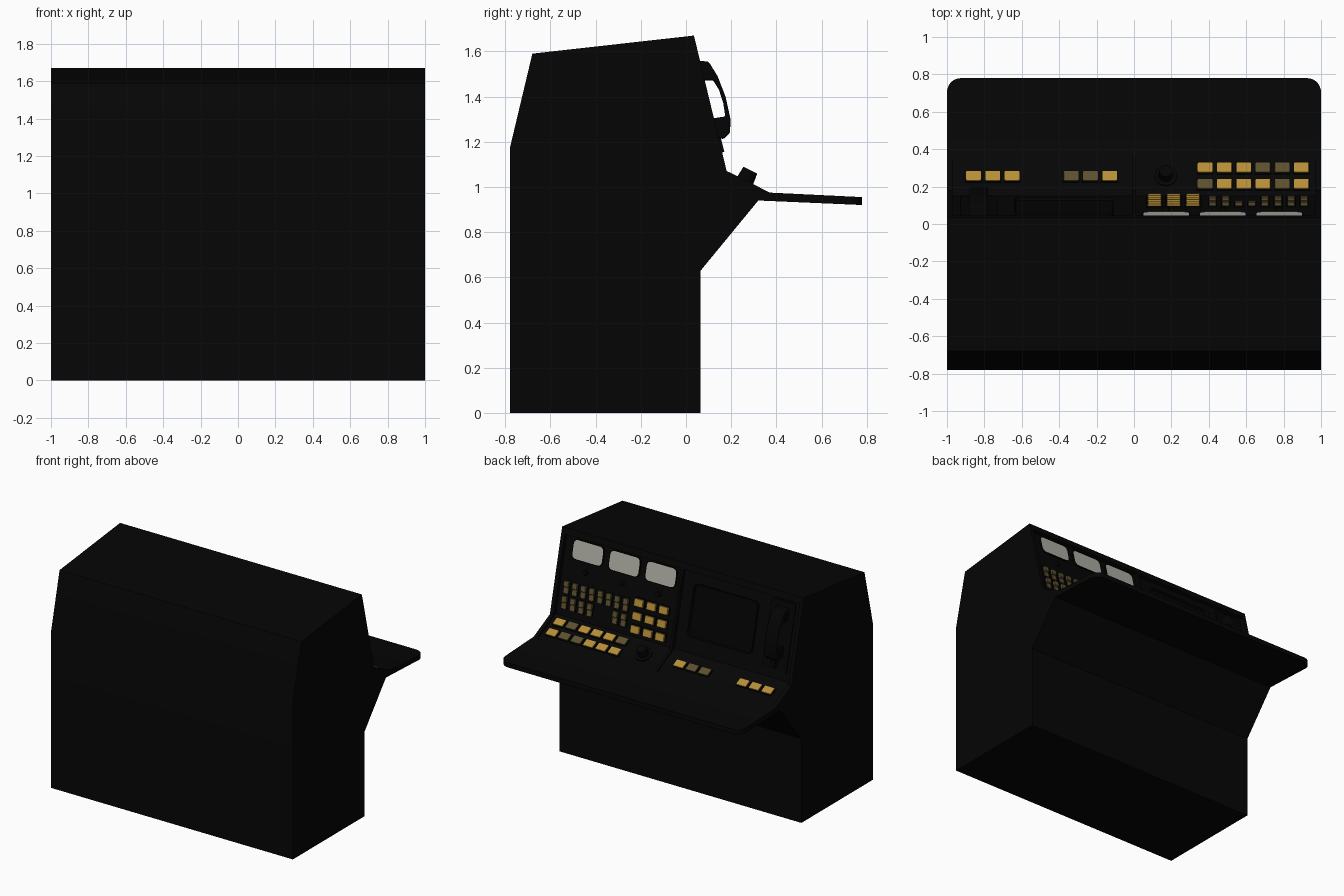
import bpy, bmesh, math
from mathutils import Matrix, Vector

cube = bpy.data.objects.get("Cube")
if cube:
    bpy.data.objects.remove(cube)


def material(name, r, g, b):
    m = bpy.data.materials.new(name)
    m.use_nodes = True
    m.diffuse_color = (r, g, b, 1)
    m.node_tree.nodes["Principled BSDF"].inputs["Base Color"].default_value = (r, g, b, 1)
    return m


BLACK = material("console black", .0016, .0016, .0016)
TRIM = material("trim black", .0012, .0012, .0012)
GLOSS = material("screen black", .0009, .0009, .0009)
GOLD = material("lit amber", .47, .27, .037)
DIM = material("unlit amber", .11, .08, .028)
PALE = material("meter grey", .42, .42, .37)


def finish(bm, name, *mats):
    bmesh.ops.recalc_face_normals(bm, faces=bm.faces)
    mesh = bpy.data.meshes.new(name)
    bm.to_mesh(mesh)
    bm.free()
    for m in mats:
        mesh.materials.append(m)
    ob = bpy.data.objects.new(name, mesh)
    bpy.context.collection.objects.link(ob)
    return ob


def smooth(ob, angle=35):
    bpy.ops.object.select_all(action='DESELECT')
    bpy.context.view_layer.objects.active = ob
    ob.select_set(True)
    bpy.ops.object.shade_smooth_by_angle(angle=math.radians(angle))


def extrude_profile(points, x0, x1):
    """Side outline in (y, z) stretched along x."""
    bm = bmesh.new()
    face = bm.faces.new([bm.verts.new((x0, y, z)) for y, z in points])
    new = bmesh.ops.extrude_face_region(bm, geom=[face])["geom"]
    bmesh.ops.translate(bm, vec=(x1 - x0, 0, 0),
                        verts=[v for v in new if isinstance(v, bmesh.types.BMVert)])
    return bm


def surface(pos, tilt):
    """Frame with z along the surface normal and y up the slope."""
    n = Vector((0, math.cos(tilt), math.sin(tilt)))
    x = Vector((-1, 0, 0))
    m = Matrix((x, n.cross(x), n)).transposed().to_4x4()
    m.translation = pos
    return m


LEAN = math.atan(.242)
SLOPE = math.atan(2)


def on_panel(x, z):
    return surface((x, .41 - .242 * z, z), LEAN)


def on_slope(x, y):
    return surface((x, y, 1.147 - .5 * y), SLOPE)


def slab(name, frame, w, h, d, mats, r=.01, rim=0, sink=0, shrink=0):
    """Rounded plate; optional rim around a raised or sunken centre."""
    bm = bmesh.new()
    pts = []
    for k, (sx, sy) in enumerate(((1, 1), (-1, 1), (-1, -1), (1, -1))):
        for i in range(4):
            a = math.radians(90 * k + 30 * i)
            pts.append((sx * (w / 2 - r) + r * math.cos(a),
                        sy * (h / 2 - r) + r * math.sin(a), 0))
    bottom = [bm.verts.new(p) for p in pts]
    f = 1 - shrink
    top = [bm.verts.new((x * f, y * f, d)) for x, y, _ in pts]
    for i in range(len(pts)):
        j = (i + 1) % len(pts)
        bm.faces.new((bottom[i], bottom[j], top[j], top[i]))
    cap = bm.faces.new(top)
    if rim:
        bmesh.ops.inset_region(bm, faces=[cap], thickness=rim)
        bmesh.ops.inset_region(bm, faces=[cap], thickness=.006, depth=sink)
        cap.material_index = len(mats) - 1
    bm.transform(frame)
    return finish(bm, name, *mats)


def knob(name, frame, r, d):
    bm = bmesh.new()
    bmesh.ops.create_cone(bm, cap_ends=True, segments=24, radius1=r, radius2=r * .85, depth=d)
    bm.transform(frame @ Matrix.Translation((0, 0, d / 2)))
    smooth(finish(bm, name, TRIM))


# Cabinet and desk in one outline with sunken controls, desk corners rounded
recess = [(.046, 1.625), (.018, 1.62), (.151, 1.0715), (.341, .9764)]
outline = [(-.78, 0), (-.78, 1.17), (-.68, 1.59), (.035, 1.67), *recess,
           (.78, .955), (.78, .92), (.32, .94), (.065, .63), (.065, 0)]
bm = extrude_profile(outline, -1, 1)
corners = [e for e in bm.edges if all(v.co.y > .77 for v in e.verts)
           and abs(e.verts[0].co.x - e.verts[1].co.x) < .01]
bmesh.ops.bevel(bm, geom=corners, offset=.075, segments=7, profile=.5, affect='EDGES')
smooth(finish(bm, "console_cabinet", BLACK), 25)

# Cheeks at both ends and the divider between the halves
cheek = recess + [(.37, .975), (.18, 1.07)]
for name, x0, x1 in (("right_cheek", -1, -.97), ("divider", -.01, .01), ("left_cheek", .97, 1)):
    finish(extrude_profile(cheek, x0, x1), name, BLACK)

# Meters with a knob below each
for x in (.173, .475, .777):
    slab("meter", on_panel(x, 1.535), .255, .145, .01, [TRIM, PALE], r=.035, rim=.009, sink=.002)
    knob("meter_knob", on_panel(x, 1.4), .02, .02)

# Rocker switches, with a gap in the lower row
for col in range(8):
    x = .42 + .07 * col
    for z in (1.268, 1.163):
        if z < 1.2 and col in (2, 3):
            continue
        slab("switch_plate", on_panel(x, z), .05, .096, .006, [TRIM], r=.004)
        for half, tall in ((.022, .022), (-.022, .012)):
            slab("rocker_switch", on_panel(x, z + half), .04, .042, tall, [DIM], r=.004, shrink=.06)

# Lit key block
for x in (.11, .212, .315):
    for z in (1.305, 1.213, 1.122):
        slab("key_frame", on_panel(x, z), .09, .07, .008, [TRIM], r=.006)
        slab("lit_key", on_panel(x, z), .075, .055, .02, [GOLD], r=.006, shrink=.06)


# Buttons on the sloped ledge: 1 is lit, 0 is unlit
def button_row(y, start, pattern):
    for i, lit in enumerate(pattern):
        frame = on_slope(start + .103 * i, y)
        slab("button_frame", frame, .094, .07, .006, [TRIM], r=.006)
        slab("ledge_button", frame, .08, .058, .013, [GOLD if lit else DIM], r=.006, shrink=.02)


button_row(.297, .38, (1, 1, 1, 0, 0, 1))
button_row(.21, .38, (0, 1, 1, 1, 0, 1))
button_row(.253, -.858, (1, 1, 1))
button_row(.253, -.336, (0, 0, 1))

# Rotary control
slab("control_base", on_slope(.17, .257), .12, .12, .008, [TRIM], r=.055)
knob("rotary_control", on_slope(.17, .257), .04, .062)

# Display with a sunken screen
display = slab("display_bezel", on_panel(-.373, 1.365), .53, .37, .022, [TRIM, GLOSS],
               r=.035, rim=.035, sink=-.018)
smooth(display, 30)

# Handset on its cradle
slab("handset_cradle", on_panel(-.83, 1.36), .2, .5, .008, [TRIM], r=.02, rim=.012, sink=-.004)
grip = [(.03, 1.56), (.10, 1.555), (.14, 1.49), (.175, 1.40), (.197, 1.30), (.195, 1.24),
        (.168, 1.212), (.11, 1.22), (.095, 1.30), (.174, 1.312), (.165, 1.37), (.146, 1.43),
        (.12, 1.472), (.05, 1.472)]
handset = finish(extrude_profile(grip, -.88, -.78), "handset", TRIM)
bevel = handset.modifiers.new("soft edges", 'BEVEL')
bevel.width, bevel.segments = .008, 2
smooth(handset, 40)
slab("cord_socket", on_panel(-.83, 1.18), .03, .07, .038, [TRIM], r=.008)
